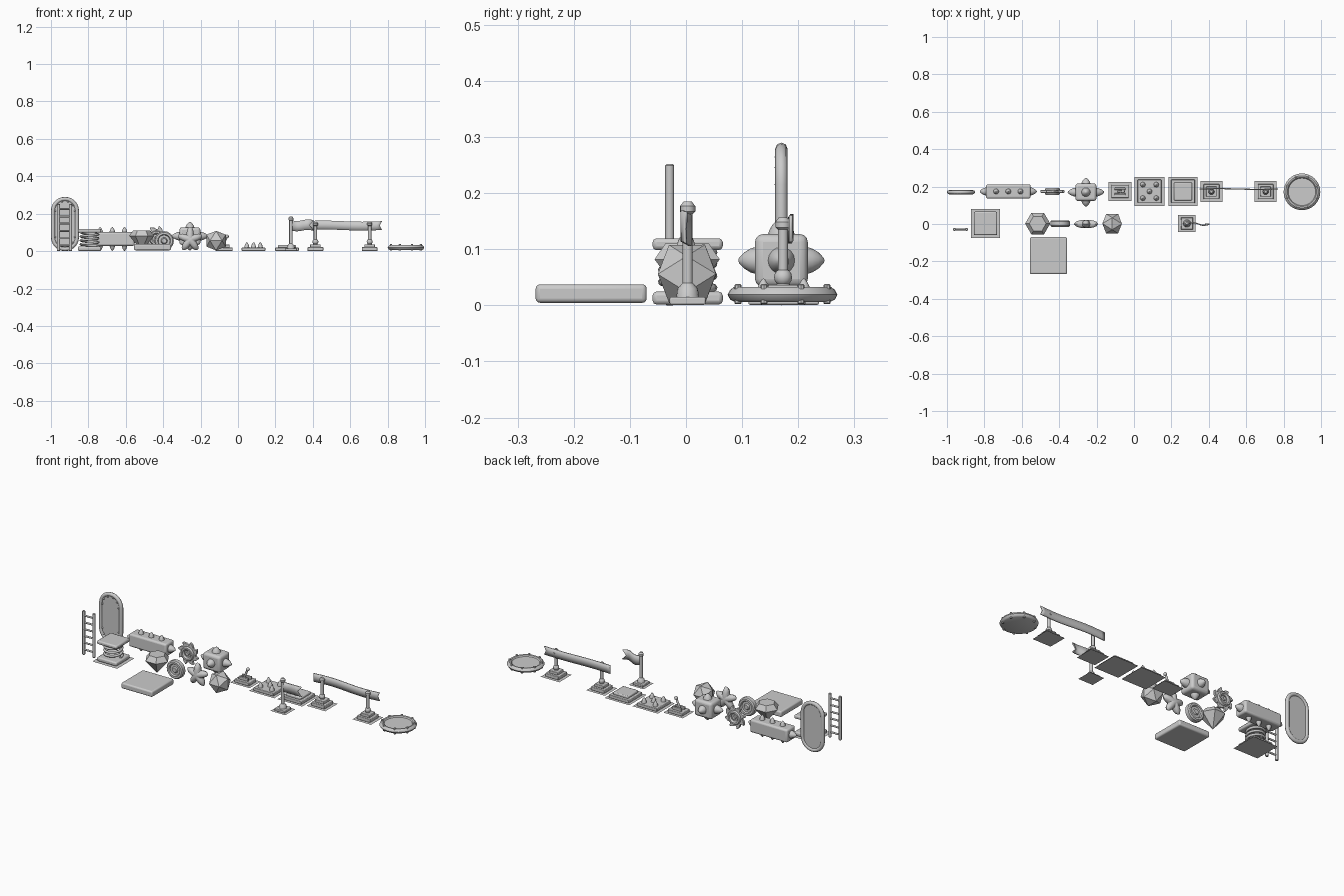
import bpy, bmesh, math
from mathutils import Vector, Matrix

if "Cube" in bpy.data.objects:
    bpy.data.objects.remove(bpy.data.objects["Cube"])
pi = math.pi

def make(name, bm, bevel=0, seg=2, smooth=True):
    bmesh.ops.recalc_face_normals(bm, faces=bm.faces)
    me = bpy.data.meshes.new(name)
    bm.to_mesh(me)
    bm.free()
    ob = bpy.data.objects.new(name, me)
    bpy.context.collection.objects.link(ob)
    bpy.context.view_layer.objects.active = ob
    for o in bpy.context.selected_objects:
        o.select_set(False)
    ob.select_set(True)
    if smooth:
        bpy.ops.object.shade_smooth_by_angle(angle=math.radians(35))
    if bevel:
        m = ob.modifiers.new("bevel", 'BEVEL')
        m.width, m.segments = bevel, seg
    return ob

def box(name, c, s, bevel=0.003, seg=2):
    bm = bmesh.new()
    bmesh.ops.create_cube(bm, size=1, matrix=Matrix.Translation(c) @ Matrix.Diagonal((*s, 1)))
    return make(name, bm, bevel, seg)

def sheet(name, x, y, sx, sy):
    bm = bmesh.new()
    bm.faces.new([bm.verts.new((x + i * sx / 2, y + j * sy / 2, 0.001)) for i, j in ((-1, -1), (1, -1), (1, 1), (-1, 1))])
    make(name, bm)

def lathe(name, prof, loc, axis=(0, 0, 1), n=20, smooth=True, spin=0):
    """Revolve (radius, height) points about an axis."""
    M = Matrix.Translation(loc) @ Vector((0, 0, 1)).rotation_difference(Vector(axis)).to_matrix().to_4x4()
    bm = bmesh.new()
    rings = []
    for r, h in prof:
        if r == 0:
            rings.append([bm.verts.new(M @ Vector((0, 0, h)))] * n)
        else:
            rings.append([bm.verts.new(M @ Vector((r * math.cos(spin + 2 * pi * i / n), r * math.sin(spin + 2 * pi * i / n), h))) for i in range(n)])
    for a, b in zip(rings, rings[1:]):
        for i in range(n):
            j = (i + 1) % n
            bm.faces.new(list(dict.fromkeys((a[i], a[j], b[j], b[i]))))
    return make(name, bm, smooth=smooth)

def rod(name, a, b, r, n=12):
    d = Vector(b) - Vector(a)
    L = d.length
    e = r * 0.3
    return lathe(name, [(0, 0), (r - e, 0), (r, e), (r, L - e), (r - e, L), (0, L)], a, d.normalized(), n)

def spike(name, loc, axis, r, h):
    lathe(name, [(0, 0), (r, 0), (r * .88, h * .3), (r * .6, h * .65), (r * .2, h * .95), (0, h)], loc, axis, 16)

def ball(name, loc, r):
    bm = bmesh.new()
    bmesh.ops.create_uvsphere(bm, u_segments=12, v_segments=8, radius=r, matrix=Matrix.Translation(loc))
    make(name, bm)

def tube(name, pts, r, cyclic=False):
    cu = bpy.data.curves.new(name, 'CURVE')
    cu.dimensions, cu.bevel_depth, cu.bevel_resolution = '3D', r, 2
    cu.use_fill_caps = True
    sp = cu.splines.new('POLY')
    sp.points.add(len(pts) - 1)
    for p, q in zip(sp.points, pts):
        p.co = (*q, 1)
        
    sp.use_cyclic_u = cyclic
    bpy.context.collection.objects.link(bpy.data.objects.new(name, cu))

def prism_y(name, pts, y, t, bevel=0.0):
    """Extrude an x-z outline along y."""
    bm = bmesh.new()
    f = bm.faces.new([bm.verts.new((x, y - t / 2, z)) for x, z in pts])
    g = bmesh.ops.extrude_face_region(bm, geom=[f])
    bmesh.ops.translate(bm, vec=(0, t, 0), verts=[v for v in g['geom'] if isinstance(v, bmesh.types.BMVert)])
    return make(name, bm, bevel)

def ribbon(name, x0, x1, z0, z1, y, wave, droop, fork):
    """Waving cloth strip with a notched right end."""
    bm = bmesh.new()
    n = 20
    rows = []
    for i in range(n + 1):
        u = i / n
        row = []
        for k in range(3):
            x = x0 + (x1 - x0) * u - (fork * u ** 6 if k == 1 else 0)
            row.append(bm.verts.new((x, y + wave * math.sin(u * 2 * pi), z0 + (z1 - z0) * k / 2 + droop * math.sin(u * 2 * pi))))
        rows.append(row)
    for a, b in zip(rows, rows[1:]):
        for k in range(2):
            bm.faces.new((a[k], b[k], b[k + 1], a[k + 1]))
    ob = make(name, bm)
    m = ob.modifiers.new("thick", 'SOLIDIFY')
    m.thickness, m.offset = 0.006, 0

# Oval portal: rim, recessed panel, inner studs
def oval(r, h, n=12):
    return [(-0.925 + r * math.cos(a), 0.145 + s * h + r * math.sin(a)) for s, o in ((1, 0), (-1, pi)) for a in [o + pi * i / n for i in range(n + 1)]]
tube("portal_rim", [(x, 0.17, z) for x, z in oval(0.064, 0.07)], 0.011, True)
prism_y("portal_panel", oval(0.062, 0.07), 0.17, 0.008)
for i, (x, z) in enumerate(oval(0.052, 0.07, 5)):
    ball("portal_stud", (x, 0.163, z), 0.005)

# Ladder
for x in (-0.96, -0.895):
    rod("ladder_rail", (x, -0.029, 0), (x, -0.029, 0.252), 0.008)
for i in range(6):
    z = 0.03 + i * 0.039
    rod("ladder_rung", (-0.96, -0.029, z), (-0.895, -0.029, z), 0.005)

# Spring pad
sx, sy = -0.794, 0.003
sheet("spring_ground", sx, sy, 0.157, 0.157)
box("spring_base", (sx, sy, 0.013), (0.125, 0.125, 0.023), 0.007)
box("spring_top", (sx, sy, 0.109), (0.125, 0.125, 0.021), 0.007)
tube("spring_coil", [(sx + 0.046 * math.cos(t * pi / 10), sy + 0.046 * math.sin(t * pi / 10), 0.026 + 0.074 * t / 70) for t in range(71)], 0.007)

# Spiked roller
cx, cy, cz = -0.672, 0.174, 0.065
box("roller_body", (cx, cy, cz), (0.238, 0.076, 0.074), 0.01, 3)
for s in (-1, 1):
    spike("roller_end_spike", (cx + s * 0.117, cy, cz), (s, 0, 0), 0.022, 0.036)
    for dx in (-0.065, 0, 0.065):
        spike("roller_spike", (cx + dx, cy, cz + s * 0.035), (0, 0, s), 0.015, 0.029)

# Cut gem
lathe("gem", [(0, 0.002), (0.067, 0.082), (0.045, 0.11), (0, 0.11)], (-0.515, 0.002, 0), n=6, smooth=False)

# Flat platform slab
box("platform", (-0.457, -0.169, 0.021), (0.198, 0.198, 0.033), 0.008, 3)

# Saw blade with swept teeth
teeth = []
for i in range(8):
    a = 2 * pi * i / 8
    for r, d in ((0.047, 0), (0.056, .2), (0.066, .52), (0.064, .6), (0.05, .62)):
        teeth.append((-0.436 + r * math.cos(a + d), 0.07 + r * math.sin(a + d)))
prism_y("saw_blade", teeth, 0.174, 0.014, 0.002)
lathe("saw_hub", [(0.02, -0.01), (0.027, -0.018), (0.036, -0.018), (0.04, -0.012), (0.04, 0.012), (0.036, 0.018), (0.027, 0.018), (0.02, 0.01), (0.02, -0.01)], (-0.436, 0.174, 0.07), (0, -1, 0))
lathe("saw_axle", [(0, -0.016), (0.01, -0.016), (0.012, 0), (0.01, 0.016), (0, 0.016)], (-0.436, 0.174, 0.07), (0, -1, 0))

# Coin with raised rim
lathe("coin", [(0, -0.009), (0.031, -0.009), (0.035, -0.017), (0.046, -0.017), (0.052, -0.011), (0.052, 0.011), (0.046, 0.017), (0.035, 0.017), (0.031, 0.009), (0, 0.009)], (-0.395, 0.002, 0.055), (0, -1, 0), 16)
lathe("coin_boss", [(0, -0.016), (0.013, -0.016), (0.018, -0.009), (0.018, 0.009), (0.013, 0.016), (0, 0.016)], (-0.395, 0.002, 0.055), (0, -1, 0), 10)

# Puffy star
bm = bmesh.new()
N = 60
rings = []
for s, f in ((-1, .25), (-1, .6), (-1, .85), (0, 1), (1, .85), (1, .6), (1, .25)):
    ring = []
    for i in range(N):
        a = pi / 2 + 2 * pi * i / N
        r = f * (0.035 + 0.033 * (0.5 + 0.5 * math.cos(5 * (a - pi / 2))) ** 0.9)
        ring.append(bm.verts.new((-0.256 + r * math.cos(a), s * 0.023 * math.sqrt(1 - f * f), 0.062 + r * math.sin(a))))
    rings.append(ring)
for a, b in zip(rings, rings[1:]):
    for i in range(N):
        bm.faces.new((a[i], a[(i + 1) % N], b[(i + 1) % N], b[i]))
bm.faces.new(rings[0])
bm.faces.new(rings[-1])
make("star", bm)

# Spiked cube
c = Vector((-0.257, 0.17, 0.08))
box("spiked_cube", c, (0.112, 0.094, 0.094), 0.014, 3)
for k, (half, L) in enumerate(((0.055, 0.043), (0.046, 0.031), (0.046, 0.03))):
    for s in (-1, 1):
        d = Vector((0, 0, 0))
        d[k] = s
        spike("cube_spike", c + d * half, d, 0.024, L)

# Faceted crystal
bm = bmesh.new()
bmesh.ops.create_icosphere(bm, subdivisions=1, radius=0.061, matrix=Matrix.Translation((-0.117, 0.002, 0.056)) @ Matrix.Rotation(math.radians(32), 4, 'X') @ Matrix.Rotation(0.3, 4, 'Z'))
make("crystal", bm, smooth=False)

# Lever switch
lx, ly = -0.075, 0.174
sheet("lever_ground", lx, ly, 0.124, 0.1)
box("lever_base", (lx, ly, 0.01), (0.092, 0.07, 0.018))
for s in (-1, 1):
    box("lever_cheek", (lx, ly + s * 0.014, 0.026), (0.06, 0.012, 0.018))
rod("lever_arm", (lx - 0.01, ly, 0.02), (lx + 0.014, ly, 0.075), 0.006)
ball("lever_knob", (lx + 0.016, ly, 0.078), 0.01)

# Floor spikes
fx, fy = 0.083, 0.174
sheet("spikes_ground", fx, fy, 0.16, 0.156)
box("spikes_base", (fx, fy, 0.01), (0.126, 0.126, 0.018))
for dx, dy in ((-1, -1), (1, -1), (-1, 1), (1, 1), (0, 0)):
    spike("floor_spike", (fx + dx * 0.036, fy + dy * 0.036, 0.018), (0, 0, 1), 0.014, 0.03)

# Push button
bx = 0.262
sheet("button_ground", bx, fy, 0.157, 0.156)
box("button_base", (bx, fy, 0.01), (0.126, 0.126, 0.018))
box("button_top", (bx, fy, 0.024), (0.096, 0.096, 0.016), 0.005)

# Posts shared by flag and banner
def post(name, x, y, top, r):
    lathe(name, [(0, 0), (r * 2.3, 0), (r * 2, 0.018), (r, 0.028), (r, top - 0.022), (r * 1.5, top - 0.018), (r * 1.5, top - 0.008), (r * .8, top), (0, top)], (x, y, 0.012), n=16)

# Single flag
sheet("flag_ground", 0.283, 0.003, 0.094, 0.09)
box("flag_base", (0.283, 0.003, 0.008), (0.064, 0.064, 0.014))
post("flag_post", 0.283, 0.003, 0.173, 0.009)
ribbon("flag_cloth", 0.285, 0.405, 0.11, 0.165, 0.0, 0.007, -0.004, 0.025)

# Long banner on two stepped posts
for x in (0.414, 0.704):
    sheet("banner_ground", x, 0.173, 0.118, 0.112)
    box("banner_lower_step", (x, 0.173, 0.011), (0.084, 0.08, 0.02))
    box("banner_upper_step", (x, 0.173, 0.028), (0.056, 0.054, 0.017))
    post("banner_post", x, 0.173, 0.145, 0.009)
    ball("post_collar", (x, 0.173, 0.05), 0.016)
    rod("banner_peg", (x, 0.173, 0.137), (x, 0.19, 0.137), 0.005)
ribbon("banner_cloth", 0.35, 0.77, 0.113, 0.16, 0.187, 0.002, 0.003, 0.012)

# Round pressure disc with studs
dx, dy = 0.898, 0.172
lathe("disc", [(0, 0.006), (0.085, 0.006), (0.093, 0.01), (0.098, 0.019), (0.093, 0.028), (0.086, 0.033), (0.078, 0.031), (0.073, 0.025), (0, 0.025)], (dx, dy, 0), n=40)
for i in range(8):
    a = 2 * pi * (i + .5) / 8
    x, y = dx + 0.086 * math.cos(a), dy + 0.086 * math.sin(a)
    rod("disc_stud", (x, y, 0.002), (x, y, 0.038), 0.006, 8)
